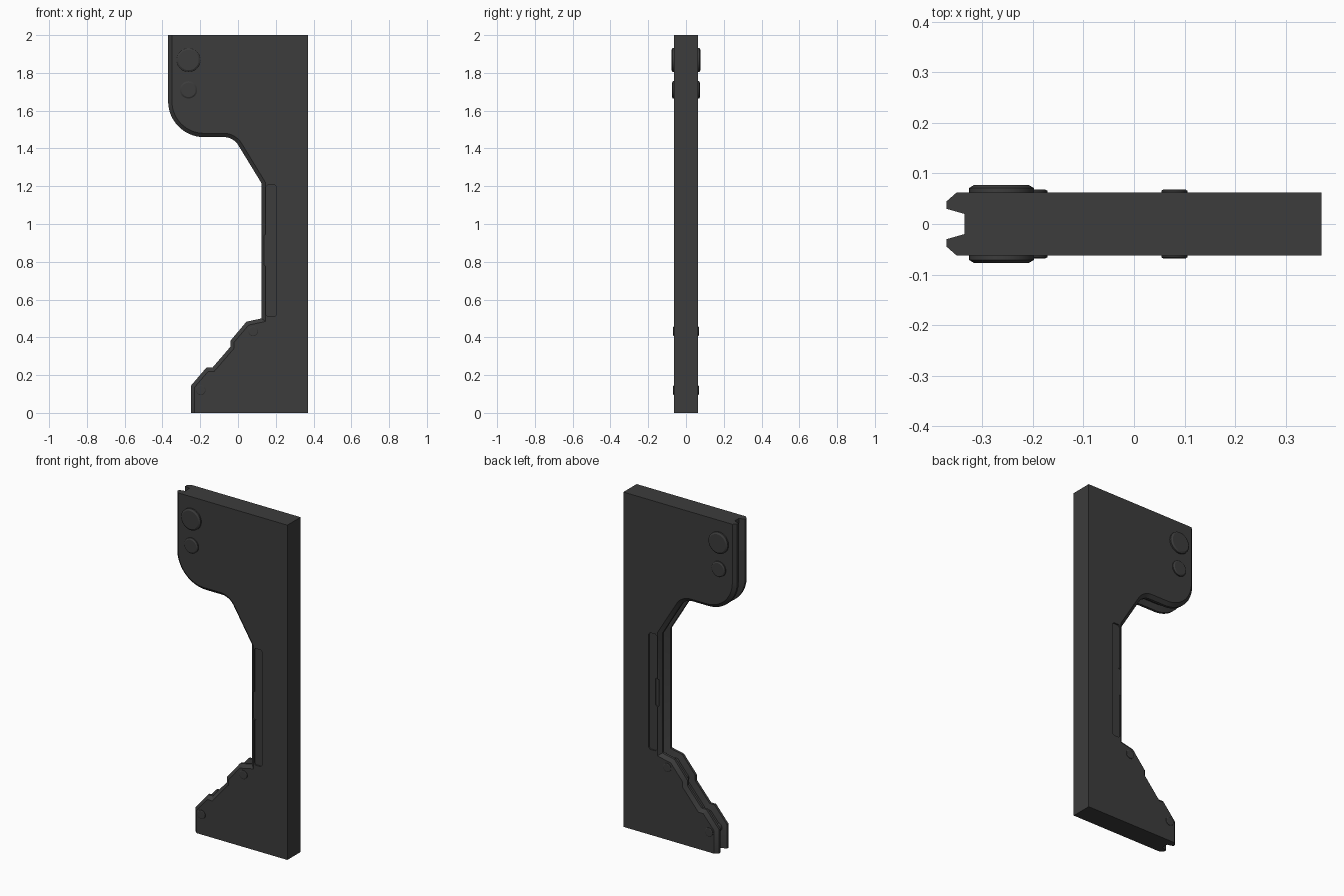
import bpy, bmesh
from math import sin, cos, pi, radians
from mathutils import Vector

if "Cube" in bpy.data.objects:
    bpy.data.objects.remove(bpy.data.objects["Cube"])

T = 0.0625          # half thickness of the panel
RIGHT = 0.37

dark = bpy.data.materials.new("dark_grey")
dark.diffuse_color = (0.045, 0.045, 0.045, 1)
dark.use_nodes = True
dark.node_tree.nodes["Principled BSDF"].inputs["Base Color"].default_value = dark.diffuse_color


def make_object(name, bm, smooth=True):
    bmesh.ops.recalc_face_normals(bm, faces=bm.faces)
    me = bpy.data.meshes.new(name)
    bm.to_mesh(me)
    bm.free()
    ob = bpy.data.objects.new(name, me)
    bpy.context.collection.objects.link(ob)
    me.materials.append(dark)
    if smooth:
        bpy.ops.object.select_all(action='DESELECT')
        ob.select_set(True)
        bpy.context.view_layer.objects.active = ob
        bpy.ops.object.shade_smooth_by_angle(angle=radians(30))
    return ob


def arc(cx, cz, r, a0, a1, n):
    return [(cx + r * cos(radians(a0 + (a1 - a0) * i / n)),
             cz + r * sin(radians(a0 + (a1 - a0) * i / n))) for i in range(n + 1)]


def offset(path, d):
    """Shift an open path sideways into the solid with mitred corners."""
    pts = [Vector(p) for p in path]
    dirs = [(b - a).normalized() for a, b in zip(pts, pts[1:])]
    norms = [Vector((-v.y, v.x)) for v in dirs]
    out = []
    for i, p in enumerate(pts):
        a, b = norms[max(i - 1, 0)], norms[min(i, len(norms) - 1)]
        out.append(p + (a + b) * (d / (1 + a.dot(b))))
    return out


# Shaped left edge, top to bottom
edge = [(-0.37, 2.0)]
edge += arc(-0.18, 1.65, 0.19, 180, 270, 14)
edge += arc(-0.075, 1.37, 0.09, 90, 33, 8)
edge += [(0.125, 1.215), (0.125, 0.5), (0.045, 0.483), (-0.04, 0.382), (-0.04, 0.35),
         (-0.135, 0.24), (-0.167, 0.24), (-0.25, 0.143), (-0.25, 0.0)]

# Cross-section of that edge: (y, inset) with chamfers and a tapered groove
half = [(-T, 0.02), (-0.045, 0), (-0.03, 0), (-0.02, 0.035)]
section = half + [(-y, d) for y, d in reversed(half)]

# Main panel
bm = bmesh.new()
rows = [[bm.verts.new((p.x, y, p.y)) for p in offset(edge, d)] for y, d in section]
for r0, r1 in zip(rows, rows[1:]):
    for i in range(len(r0) - 1):
        bm.faces.new((r0[i], r0[i + 1], r1[i + 1], r1[i]))
corners = [[bm.verts.new((RIGHT, y, z)) for z in (0, 2)] for y in (-T, T)]
(fb, ft), (bb, bt) = corners
bm.faces.new(rows[0] + [fb, ft])
bm.faces.new(rows[-1] + [bb, bt])
bm.faces.new((fb, bb, bt, ft))
bm.faces.new([r[0] for r in rows] + [bt, ft])
bm.faces.new([r[-1] for r in rows] + [bb, fb])
panel = make_object("panel", bm, smooth=False)


# Shallow handle pocket with a finger notch, cut on both sides
def cutter(x0, x1, z0, z1, side, depth, c):
    bm = bmesh.new()
    outline = [(x0 + c, z0), (x1 - c, z0), (x1, z0 + c), (x1, z1 - c),
               (x1 - c, z1), (x0 + c, z1), (x0, z1 - c), (x0, z0 + c)]
    loops = [[bm.verts.new((x, side * y, z)) for x, z in outline] for y in (T - depth, T + 0.05)]
    bm.faces.new(loops[0])
    bm.faces.new(loops[1])
    for i in range(8):
        j = (i + 1) % 8
        bm.faces.new((loops[0][i], loops[0][j], loops[1][j], loops[1][i]))
    ob = make_object("pocket_cutter", bm, smooth=False)
    mod = panel.modifiers.new("pocket", 'BOOLEAN')
    mod.operation, mod.solver, mod.object = 'DIFFERENCE', 'EXACT', ob
    return ob


cutters = []
for side in (-1, 1):
    cutters.append(cutter(0.149, 0.203, 0.51, 1.207, side, 0.008, 0.01))
    cutters.append(cutter(0.138, 0.163, 0.775, 0.945, side, 0.012, 0.008))
bpy.context.view_layer.update()
bpy.ops.object.select_all(action='DESELECT')
panel.select_set(True)
bpy.context.view_layer.objects.active = panel
for mod in list(panel.modifiers):
    bpy.ops.object.modifier_apply(modifier=mod.name)
for ob in cutters:
    bpy.data.objects.remove(ob)
bpy.ops.object.shade_smooth_by_angle(angle=radians(30))


# Round pins passing through the panel, with chamfered heads on both faces
def pin(name, x, z, r, h, chamfer, n=32):
    bm = bmesh.new()
    prof = [(r - chamfer, -h), (r, -h + chamfer * 0.6), (r, h - chamfer * 0.6), (r - chamfer, h)]
    rings = [[bm.verts.new((x + q * cos(2 * pi * i / n), y, z + q * sin(2 * pi * i / n)))
              for i in range(n)] for q, y in prof]
    for a, b in zip(rings, rings[1:]):
        for i in range(n):
            j = (i + 1) % n
            bm.faces.new((a[i], a[j], b[j], b[i]))
    bm.faces.new(rings[0])
    bm.faces.new(rings[-1])
    make_object(name, bm)


pin("large_hinge_pin", -0.262, 1.868, 0.064, 0.077, 0.01)
pin("small_hinge_pin", -0.262, 1.71, 0.046, 0.074, 0.008)
pin("upper_bolt", 0.08, 0.432, 0.026, 0.068, 0.004, 24)
pin("lower_bolt", -0.197, 0.12, 0.026, 0.068, 0.004, 24)
